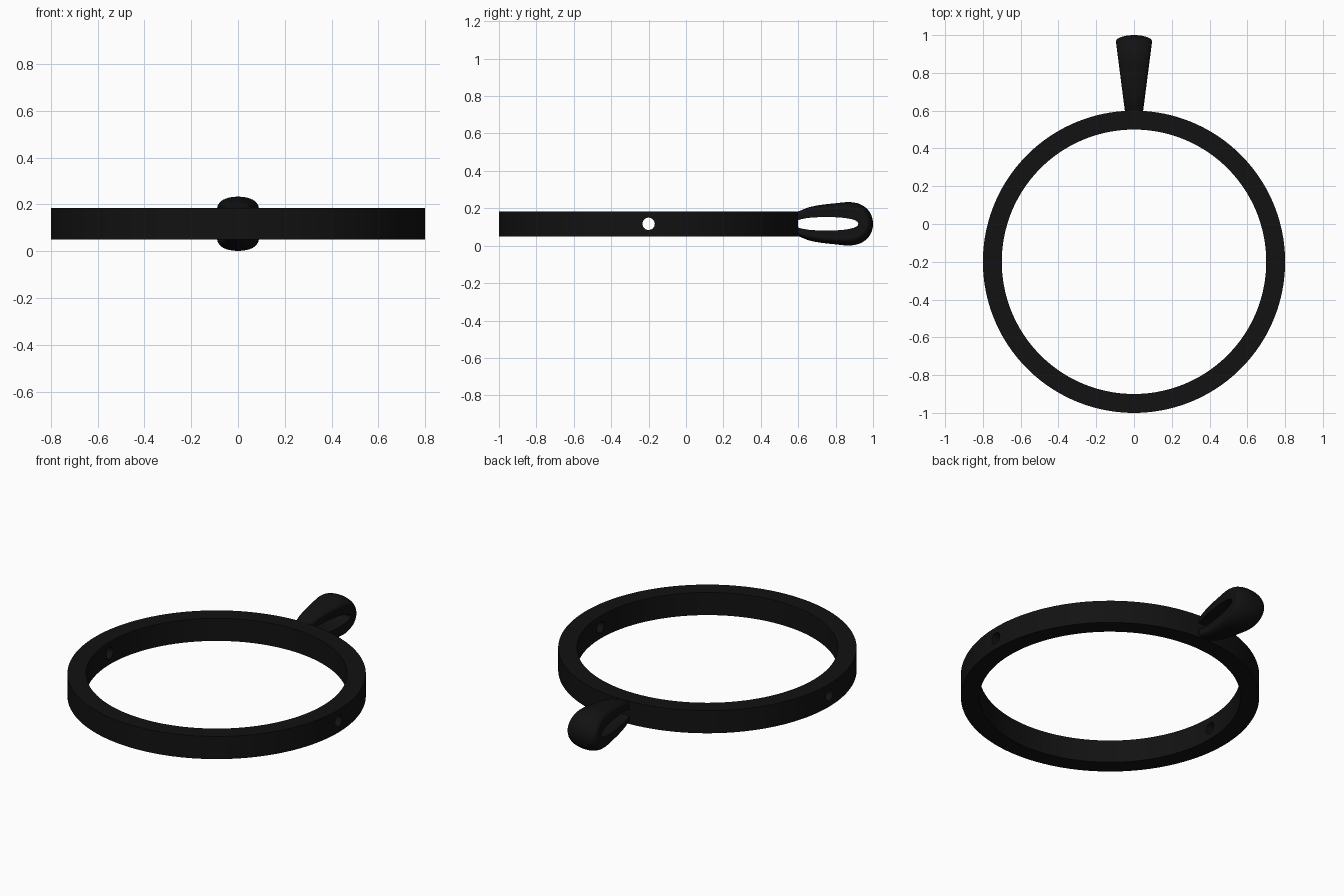
import bpy, bmesh, math

if "Cube" in bpy.data.objects:
    bpy.data.objects.remove(bpy.data.objects["Cube"])

ZC = 0.117          # mid height of the whole piece
RING_Y = -0.2

black = bpy.data.materials.new("black")
black.diffuse_color = (0.006, 0.006, 0.006, 1)
black.use_nodes = True
black.node_tree.nodes["Principled BSDF"].inputs["Base Color"].default_value = black.diffuse_color


def make_object(name, bm):
    bmesh.ops.recalc_face_normals(bm, faces=bm.faces)
    mesh = bpy.data.meshes.new(name)
    bm.to_mesh(mesh)
    bm.free()
    obj = bpy.data.objects.new(name, mesh)
    bpy.context.collection.objects.link(obj)
    mesh.materials.append(black)
    return obj


def smooth(obj, deg=35):
    bpy.ops.object.select_all(action='DESELECT')
    obj.select_set(True)
    bpy.context.view_layer.objects.active = obj
    bpy.ops.object.shade_smooth_by_angle(angle=math.radians(deg))


def bridge(bm, rows, closed):
    n = len(rows[0])
    for i in range(len(rows) if closed else len(rows) - 1):
        a, b = rows[i], rows[(i + 1) % len(rows)]
        for j in range(n):
            k = (j + 1) % n
            bm.faces.new((a[j], a[k], b[k], b[j]))


# flat-walled ring: rectangular section revolved about z
bm = bmesh.new()
SEG = 160
section = [(0.7, -0.067), (0.8, -0.067), (0.8, 0.067), (0.7, 0.067)]
rows = []
for i in range(SEG):
    a = math.tau * i / SEG
    rows.append([bm.verts.new((r * math.cos(a), RING_Y + r * math.sin(a), ZC + z))
                 for r, z in section])
bridge(bm, rows, True)
ring = make_object("ring", bm)

# cross hole through both sides of the ring
bpy.ops.mesh.primitive_cylinder_add(vertices=32, radius=0.033, depth=2,
                                    location=(0, RING_Y, ZC), rotation=(0, math.pi / 2, 0))
cutter = bpy.context.object
cutter.name = "hole_cutter"
mod = ring.modifiers.new("hole", 'BOOLEAN')
mod.operation = 'DIFFERENCE'
mod.solver = 'EXACT'
mod.object = cutter
bpy.context.view_layer.objects.active = ring
bpy.ops.object.modifier_apply(modifier=mod.name)
bpy.data.objects.remove(cutter)
smooth(ring)


# hanging loop: outer and inner outlines (y, half height), mirrored about mid height
OUTER = [(0.58, 0.058), (0.62, 0.074), (0.66, 0.089), (0.72, 0.101), (0.80, 0.110),
         (0.87, 0.116), (0.925, 0.107), (0.968, 0.080), (0.992, 0.043), (1.0, 0)]
INNER = [(0.58, 0.012), (0.61, 0.023), (0.65, 0.031), (0.70, 0.035), (0.76, 0.036),
         (0.82, 0.034), (0.87, 0.028), (0.90, 0.020), (0.916, 0.011), (0.921, 0)]


def spline(pts, steps=5):
    pts = pts + [(y, -h) for y, h in reversed(pts[:-1])]
    out = []
    for i in range(len(pts) - 1):
        p = [pts[max(0, min(len(pts) - 1, i + d))] for d in (-1, 0, 1, 2)]
        for s in range(steps):
            t = s / steps
            out.append(tuple(0.5 * (2 * b + (c - a) * t + (2 * a - 5 * b + 4 * c - d) * t * t
                                    + (3 * b - a - 3 * c + d) * t ** 3)
                             for a, b, c, d in zip(*p)))
    return out + [pts[-1]]


bm = bmesh.new()
rows = []
DOME = 14
for (oy, oh), (iy, ih) in zip(spline(OUTER), spline(INNER)):
    # D-shaped section: flat inside, domed outside, wider toward the tip
    profile = [(-1, 0), (-0.98, 0.45)]
    profile += [(-math.cos(math.pi * k / DOME), 0.55 + 0.45 * math.sin(math.pi * k / DOME))
                for k in range(DOME + 1)]
    profile += [(0.98, 0.45), (1, 0)]
    row = []
    for u, t in profile:
        y, h = iy + (oy - iy) * t, ih + (oh - ih) * t
        w = 0.046 + 0.049 * (y - 0.58) / 0.38
        row.append(bm.verts.new((u * w, y, ZC + h)))
    rows.append(row)
bridge(bm, rows, False)
bm.faces.new(rows[0])
bm.faces.new(rows[-1])
smooth(make_object("hanging_loop", bm), 45)
